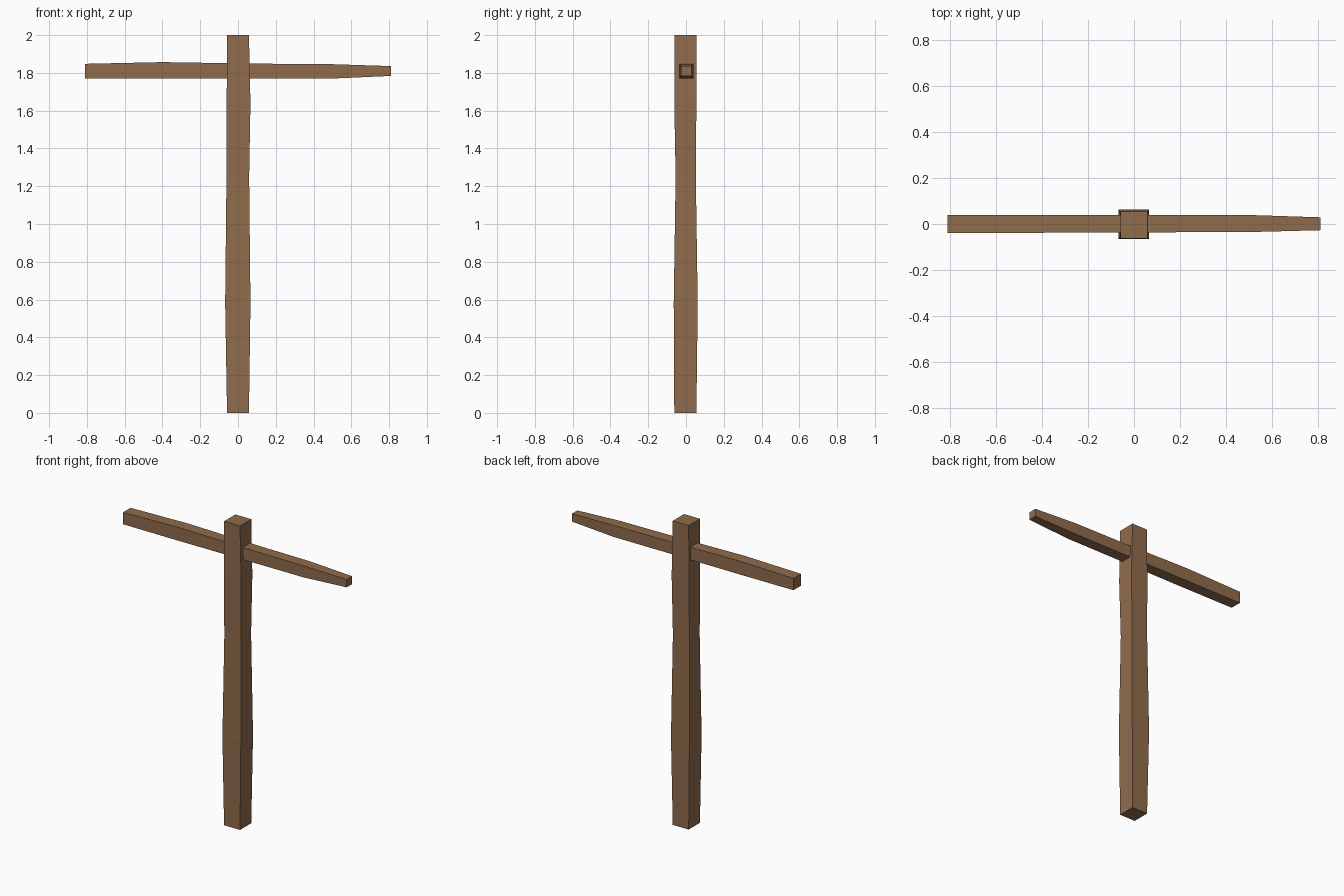
import bpy
import bmesh

cube = bpy.data.objects.get("Cube")
if cube:
    bpy.data.objects.remove(cube, do_unlink=True)

# Single weathered wood colour
wood = bpy.data.materials.new("brown_wood")
wood.use_nodes = True
colour = (0.28, 0.15, 0.07, 1)
wood.diffuse_color = colour
wood.node_tree.nodes["Principled BSDF"].inputs["Base Color"].default_value = colour


def beam(name, rings, place):
    """Loft four-sided rings: (distance, low_a, high_a, low_b, high_b)."""
    bm = bmesh.new()
    loops = []
    for d, a0, a1, b0, b1 in rings:
        corners = [(a0, b0), (a1, b0), (a1, b1), (a0, b1)]
        loops.append([bm.verts.new(place(d, a, b)) for a, b in corners])
    for low, high in zip(loops, loops[1:]):
        for i in range(4):
            j = (i + 1) % 4
            bm.faces.new((low[i], low[j], high[j], high[i]))
    bm.faces.new(loops[0][::-1])
    bm.faces.new(loops[-1])
    bmesh.ops.recalc_face_normals(bm, faces=bm.faces[:])
    mesh = bpy.data.meshes.new(name)
    bm.to_mesh(mesh)
    bm.free()
    mesh.materials.append(wood)
    obj = bpy.data.objects.new(name, mesh)
    bpy.context.collection.objects.link(obj)
    return obj


# Upright post, hewn slightly unevenly: wide belly, narrow waist
beam("upright_post", [
    (0.00, -0.058, 0.058, -0.062, 0.055),
    (0.58, -0.068, 0.066, -0.065, 0.062),
    (1.25, -0.061, 0.059, -0.055, 0.052),
    (1.64, -0.060, 0.066, -0.062, 0.055),
    (2.00, -0.058, 0.058, -0.062, 0.055),
], lambda d, a, b: (a, b, d))

# Crossbar, tapering towards its left end
beam("crossbar", [
    (-0.81, -0.038, 0.040, 1.770, 1.848),
    (-0.40, -0.038, 0.040, 1.769, 1.857),
    (0.10, -0.036, 0.039, 1.770, 1.849),
    (0.50, -0.035, 0.039, 1.770, 1.846),
    (0.81, -0.027, 0.029, 1.784, 1.836),
], lambda d, a, b: (d, a, b))
